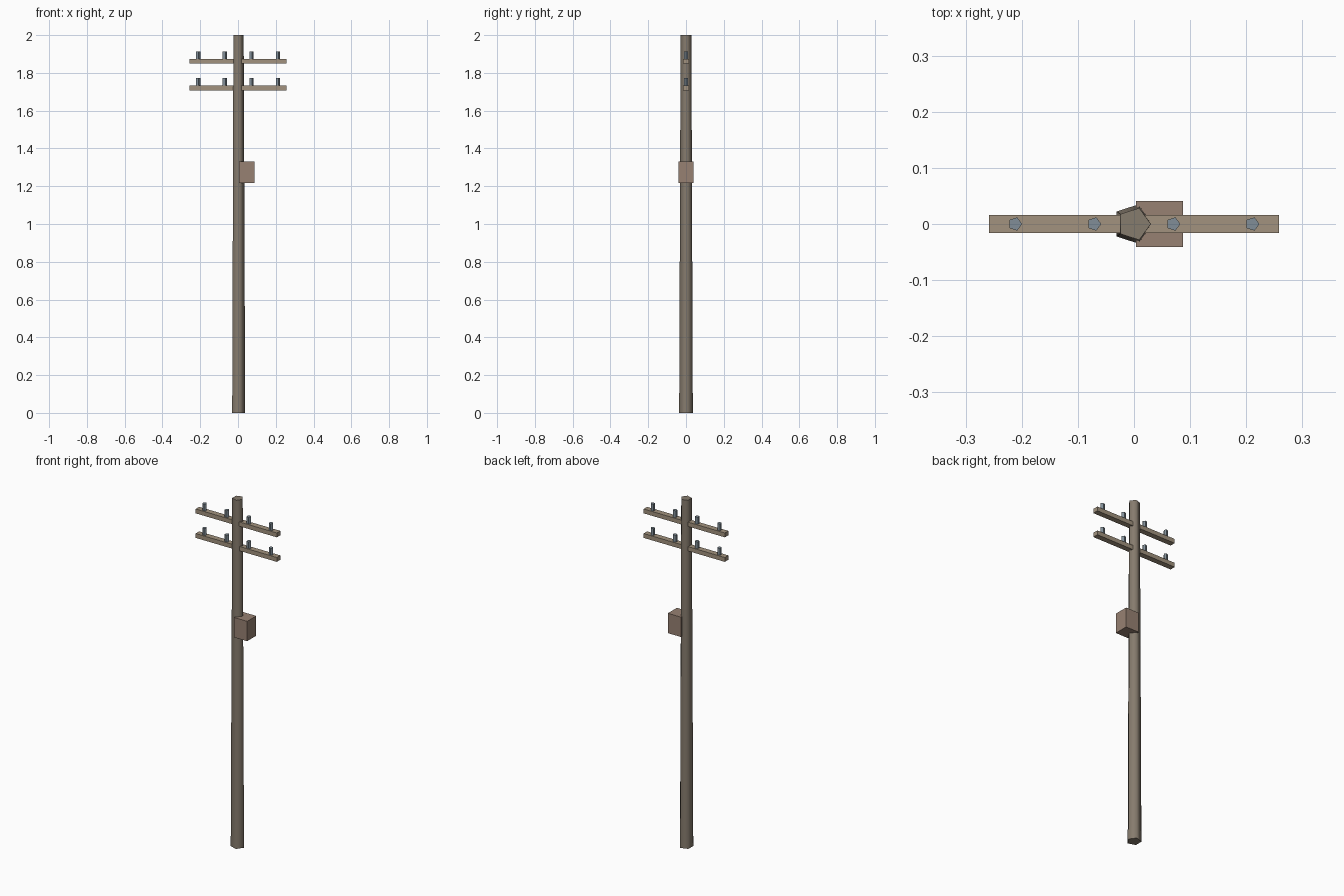
import bpy, math

if "Cube" in bpy.data.objects:
    bpy.data.objects.remove(bpy.data.objects["Cube"])

def material(name, rgb):
    m = bpy.data.materials.new(name)
    m.diffuse_color = (*rgb, 1)
    m.use_nodes = True
    m.node_tree.nodes["Principled BSDF"].inputs["Base Color"].default_value = m.diffuse_color
    return m

wood = material("weathered_wood", (0.24, 0.20, 0.155))
arm_wood = material("arm_wood", (0.36, 0.29, 0.21))
box_paint = material("box_brown", (0.31, 0.22, 0.17))
glass = material("insulator_grey", (0.22, 0.27, 0.31))

def finish(name, mat):
    ob = bpy.context.object
    ob.name = name
    ob.data.materials.append(mat)
    return ob

def box(name, lo, hi, mat):
    bpy.ops.mesh.primitive_cube_add(size=1, location=[(a + b) / 2 for a, b in zip(lo, hi)])
    ob = finish(name, mat)
    ob.scale = [b - a for a, b in zip(lo, hi)]
    bpy.ops.object.transform_apply(location=False, rotation=False, scale=True)
    return ob

def pentagon_post(name, x, z0, z1, r0, r1, mat):
    # five-sided post with one corner pointing to +x
    bpy.ops.mesh.primitive_cone_add(vertices=5, radius1=r0, radius2=r1, depth=z1 - z0,
                                    location=(x, 0, (z0 + z1) / 2),
                                    rotation=(0, 0, -math.pi / 2))
    return finish(name, mat)

# tapered pole, soft sides and hard end caps
pentagon_post("pole", 0, 0, 2, 0.038, 0.03, wood)
bpy.ops.object.shade_smooth_by_angle(angle=math.radians(75))

# two crossarms, each carrying four insulators
for level, z in (("lower", 1.708), ("upper", 1.849)):
    box(f"{level}_crossarm", (-0.258, -0.016, z), (0.258, 0.016, z + 0.025), arm_wood)
    for i, x in enumerate((-0.212, -0.071, 0.07, 0.211)):
        pentagon_post(f"{level}_insulator_{i + 1}", x, z + 0.02, z + 0.064, 0.0125, 0.0125, glass)

# equipment box on the right of the pole
box("equipment_box", (0.004, -0.041, 1.216), (0.087, 0.041, 1.33), box_paint)
